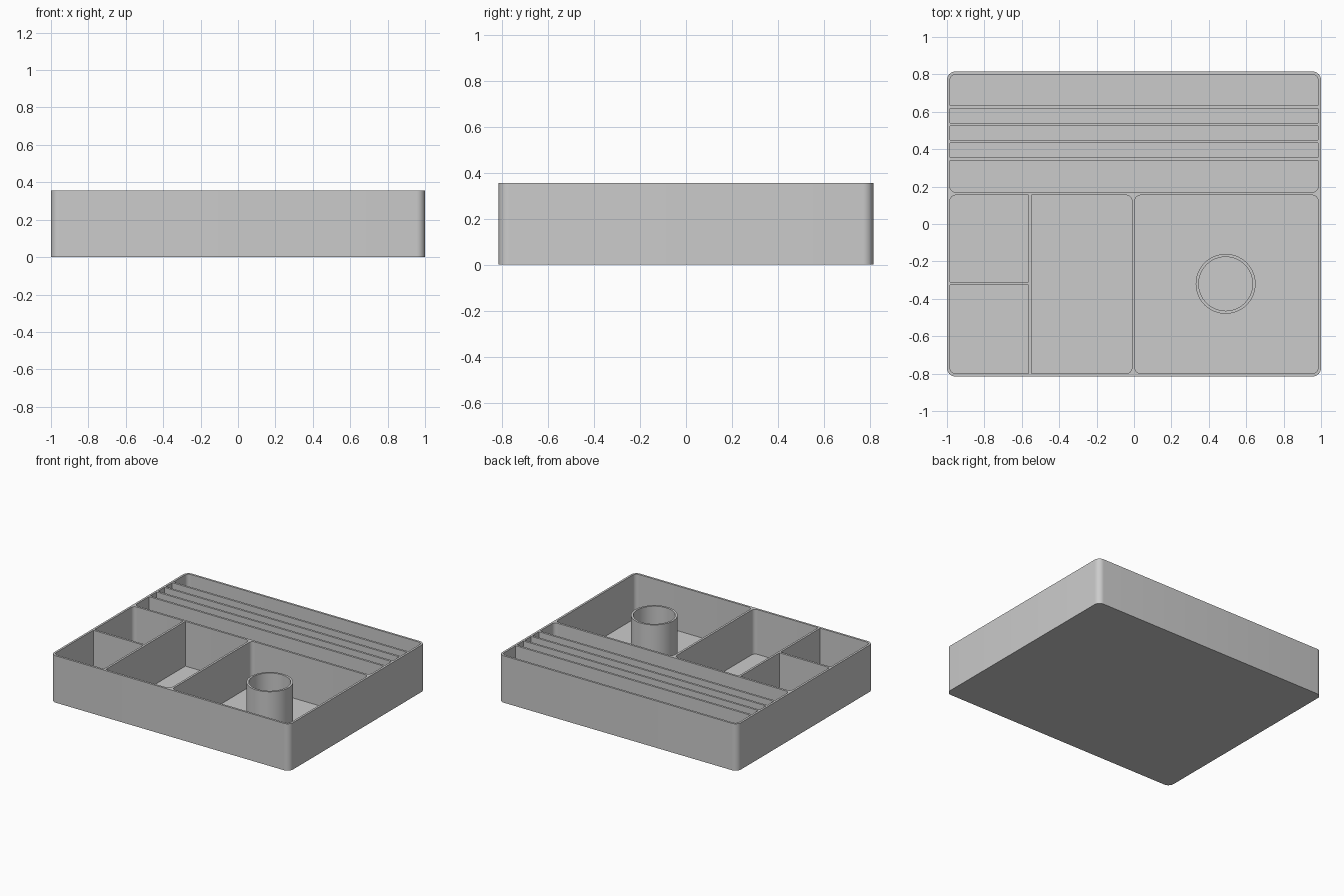
import bpy
import bmesh
from math import cos, sin, pi, radians

if "Cube" in bpy.data.objects:
    bpy.data.objects.remove(bpy.data.objects["Cube"], do_unlink=True)

HEIGHT, FLOOR, WALL = 0.355, 0.016, 0.016
HALF_X, HALF_Y = 1.0, 0.815
OUTER_R, INNER_R = 0.045, 0.03
CUP_X, CUP_Y, CUP_R = 0.49, -0.32, 0.16

grey = bpy.data.materials.new("plain grey")
grey.use_nodes = True
colour = (0.6, 0.6, 0.6, 1)
grey.diffuse_color = colour
grey.node_tree.nodes["Principled BSDF"].inputs["Base Color"].default_value = colour


def add_prism(bm, x0, x1, y0, y1, z0, z1, radii, steps=8):
    """Upright prism; radii order: back left, back right, front right, front left."""
    corners = ((x1, y1, -1, -1), (x0, y1, 1, -1), (x0, y0, 1, 1), (x1, y0, -1, 1))
    ring = []
    for i, ((cx, cy, sx, sy), r) in enumerate(zip(corners, radii)):
        if r == 0:
            ring.append((cx, cy))
            continue
        for k in range(steps + 1):
            a = (i + k / steps) * pi / 2
            ring.append((cx + sx * r + r * cos(a), cy + sy * r + r * sin(a)))
    base = bm.faces.new([bm.verts.new((x, y, z0)) for x, y in ring])
    top = bmesh.ops.extrude_face_region(bm, geom=[base])["geom"]
    for v in top:
        if isinstance(v, bmesh.types.BMVert):
            v.co.z = z1
    bmesh.ops.remove_doubles(bm, verts=bm.verts, dist=1e-5)
    bmesh.ops.recalc_face_normals(bm, faces=bm.faces)


def make_object(name, prisms, steps=8):
    bm = bmesh.new()
    for p in prisms:
        add_prism(bm, *p, steps=steps)
    mesh = bpy.data.meshes.new(name)
    bm.to_mesh(mesh)
    bm.free()
    mesh.materials.append(grey)
    obj = bpy.data.objects.new(name, mesh)
    bpy.context.collection.objects.link(obj)
    return obj


def carve(obj, cutter):
    """Subtract the cutter, then shade the round parts smooth."""
    cutter.hide_render = True
    mod = obj.modifiers.new("hollow", "BOOLEAN")
    mod.operation = "DIFFERENCE"
    mod.solver = "EXACT"
    mod.object = cutter
    bpy.ops.object.select_all(action="DESELECT")
    obj.select_set(True)
    bpy.context.view_layer.objects.active = obj
    bpy.ops.object.modifier_apply(modifier=mod.name)
    bpy.data.objects.remove(cutter, do_unlink=True)
    bpy.ops.object.shade_smooth_by_angle(angle=radians(30))


left, right = -HALF_X + WALL, HALF_X - WALL
front, back = -HALF_Y + WALL, HALF_Y - WALL
R, H = INNER_R, WALL / 2
rack_wall, mid_wall, box_wall, box_split = 0.162, -0.003, -0.557, -0.319
pockets = []

# Long file slots along the back, rounded only at the outermost corners
slots = [rack_wall, 0.348, 0.44, 0.532, 0.625, back + H]
for i, (a, b) in enumerate(zip(slots, slots[1:])):
    rb, rf = (R if i == 4 else 0), (R if i == 0 else 0)
    pockets.append((left, right, a + H, b - H, (rb, rb, rf, rf)))

# Front compartments: two small boxes, a tall box and the cup bay
rear = rack_wall - H
pockets += [
    (left, box_wall - H, box_split + H, rear, (0, R, 0, 0)),
    (left, box_wall - H, front, box_split - H, (0, 0, R, 0)),
    (box_wall + H, mid_wall - H, front, rear, (R, 0, 0, R)),
    (mid_wall + H, right, front, rear, (R, R, R, R)),
]

# Tray body
tray = make_object("tray", [(-HALF_X, HALF_X, -HALF_Y, HALF_Y, 0, HEIGHT, [OUTER_R] * 4)])
carve(tray, make_object("pocket_cutter",
                        [(x0, x1, y0, y1, FLOOR, HEIGHT + 0.1, r)
                         for x0, x1, y0, y1, r in pockets]))


# Round pen cup standing in the bay
def disc(r, z0, z1):
    return (CUP_X - r, CUP_X + r, CUP_Y - r, CUP_Y + r, z0, z1, [r] * 4)


cup = make_object("pen_cup", [disc(CUP_R, FLOOR, HEIGHT)], steps=16)
carve(cup, make_object("cup_cutter", [disc(CUP_R - WALL, -0.1, HEIGHT + 0.1)], steps=16))
